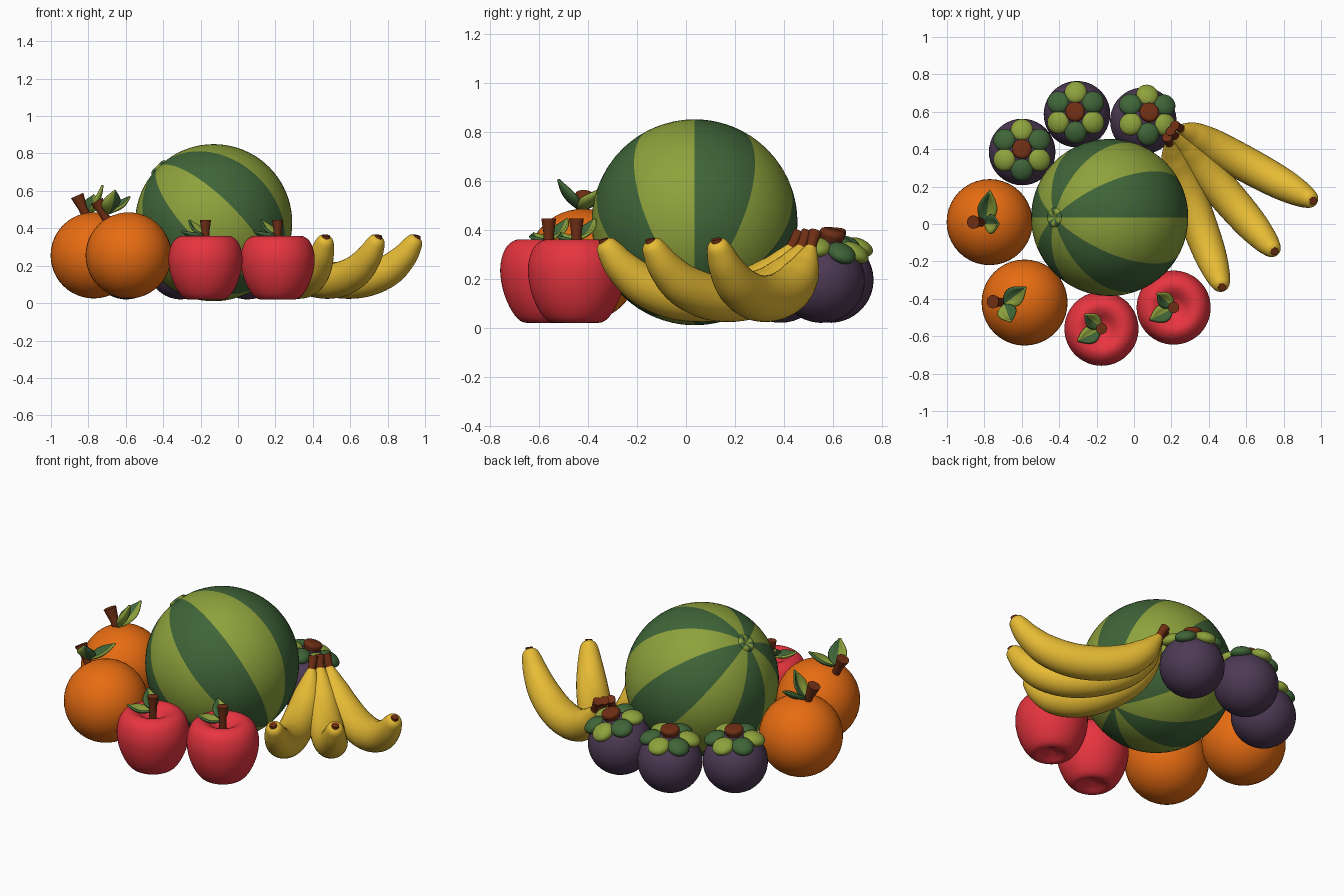
import bpy, bmesh, math
from mathutils import Vector, Matrix

if "Cube" in bpy.data.objects:
    bpy.data.objects.remove(bpy.data.objects["Cube"])


def material(name, rgb):
    m = bpy.data.materials.new(name)
    m.diffuse_color = (*rgb, 1)
    m.use_nodes = True
    m.node_tree.nodes["Principled BSDF"].inputs["Base Color"].default_value = m.diffuse_color
    return m


DARK = material("dark_green", (0.05, 0.13, 0.04))
LIGHT = material("light_green", (0.27, 0.36, 0.045))
ORANGE = material("orange", (0.80, 0.15, 0.006))
RED = material("red", (0.80, 0.035, 0.05))
PURPLE = material("purple", (0.075, 0.042, 0.09))
BROWN = material("brown", (0.16, 0.028, 0.007))
YELLOW = material("yellow", (0.80, 0.50, 0.035))


def finish(bm, name, mats, matrix=None, angle=50):
    bmesh.ops.recalc_face_normals(bm, faces=bm.faces)
    if matrix:
        bm.transform(matrix)
    me = bpy.data.meshes.new(name)
    bm.to_mesh(me)
    bm.free()
    for m in mats:
        me.materials.append(m)
    ob = bpy.data.objects.new(name, me)
    bpy.context.collection.objects.link(ob)
    bpy.ops.object.select_all(action='DESELECT')
    ob.select_set(True)
    bpy.context.view_layer.objects.active = ob
    bpy.ops.object.shade_smooth_by_angle(angle=math.radians(angle))
    return ob


def smooth(pts, n=5):
    """Catmull-Rom curve through points of any dimension."""
    p = [tuple(2 * a - b for a, b in zip(pts[0], pts[1]))] + list(pts)
    p.append(tuple(2 * a - b for a, b in zip(pts[-1], pts[-2])))
    out = []
    for i in range(1, len(p) - 2):
        for k in range(n):
            t = k / n
            out.append(tuple(0.5 * (2 * b + (c - a) * t + (2 * a - 5 * b + 4 * c - d) * t * t
                                    + (3 * b - a - 3 * c + d) * t ** 3)
                             for a, b, c, d in zip(*p[i - 1:i + 3])))
    return out + [tuple(pts[-1])]


def skin(bm, rings, rule=lambda i, k: 0):
    """Join rings of vertices and cap both ends."""
    n = len(rings[0])
    for i in range(len(rings) - 1):
        for k in range(n):
            f = bm.faces.new((rings[i][k], rings[i][(k + 1) % n],
                              rings[i + 1][(k + 1) % n], rings[i + 1][k]))
            f.material_index = rule(i, k)
    bm.faces.new(rings[0]).material_index = rule(0, 0)
    bm.faces.new(rings[-1]).material_index = rule(len(rings) - 1, 0)


def lathe(name, profile, mats, matrix, rule=lambda i, k: 0, n=60):
    bm = bmesh.new()
    rings = [[bm.verts.new((max(r, 0.001) * math.cos(2 * math.pi * k / n),
                            max(r, 0.001) * math.sin(2 * math.pi * k / n), z))
              for k in range(n)] for r, z in profile]
    skin(bm, rings, rule)
    return finish(bm, name, mats, matrix)


def sweep(name, pts, mats, rule=lambda i, k: 0, n=24):
    """Round tube through (x, y, z, radius) points."""
    bm = bmesh.new()
    P = [Vector(p[:3]) for p in pts]
    d = P[-1] - P[0]
    side = Vector((d.y, -d.x, 0))
    side = side.normalized() if side.length > 1e-3 else Vector((1, 0, 0))
    rings = []
    for i, p in enumerate(P):
        t = (P[min(i + 1, len(P) - 1)] - P[max(i - 1, 0)]).normalized()
        up = side.cross(t).normalized()
        rings.append([bm.verts.new(p + pts[i][3] * (side * math.cos(a) + up * math.sin(a)))
                      for a in (2 * math.pi * k / n for k in range(n))])
    skin(bm, rings, rule)
    return finish(bm, name, mats)


def ball(name, centre, size, mat, rot=None):
    bm = bmesh.new()
    bmesh.ops.create_uvsphere(bm, u_segments=40, v_segments=24, radius=1)
    m = Matrix.Translation(centre) @ (rot or Matrix()) @ Matrix.Diagonal((*size, 1))
    return finish(bm, name, [mat], m)


def leaf(name, base, tip, width):
    """Folded pointed leaf, one half of each green."""
    base, tip = Vector(base), Vector(tip)
    d = tip - base
    side = d.cross(Vector((0, 0, 1))).normalized()
    nor = side.cross(d).normalized()
    bm = bmesh.new()
    rows = []
    for i in range(13):
        t = i / 12
        w = width * max(math.sin(math.pi * t ** 0.85), 0.03)
        c = base + d * t - nor * 0.018 * math.sin(math.pi * t)
        rows.append([bm.verts.new(c + side * w * s + nor * w * 0.45 * s * s)
                     for s in (-1, -0.5, 0, 0.5, 1)])
    for a, b in zip(rows, rows[1:]):
        for k in range(4):
            f = bm.faces.new((a[k], a[k + 1], b[k + 1], b[k]))
            f.material_index = k // 2
    ob = finish(bm, name, [DARK, LIGHT])
    mod = ob.modifiers.new("thickness", 'SOLIDIFY')
    mod.thickness = 0.012
    mod.offset = 0


# Watermelon: striped ball tipped toward -x, with a small raised blossom ring
R = 0.42
melon = [(R * math.sin(a), -R * math.cos(a)) for a in (math.pi * i / 40 for i in range(38))]
melon += [(0.052, 0.416), (0.046, 0.427), (0.034, 0.43), (0.02, 0.424), (0, 0.415)]
lathe("watermelon", melon, [DARK, LIGHT],
      Matrix.Translation((-0.13, 0.035, 0.43)) @ Matrix.Rotation(math.radians(-45), 4, 'Y'),
      lambda i, k: (k // 6) % 2)

# Oranges with leaning stems and a pair of leaves
ORANGES = [((-0.772, 0.01), (-0.80, 0.01), (-0.86, 0.01), [(-0.77, 0.175, 0.58), (-0.725, 0.0, 0.63)]),
           ((-0.585, -0.42), (-0.70, -0.42), (-0.755, -0.415), [(-0.58, -0.34, 0.57), (-0.66, -0.52, 0.605)])]
for j, (c, s0, s1, tips) in enumerate(ORANGES, 1):
    ball(f"orange_{j}", (*c, 0.255), (0.23, 0.23, 0.23), ORANGE)
    z1 = 0.575 if j == 1 else 0.545
    mid = [(a + b) / 2 for a, b in zip(s0, s1)]
    sweep(f"orange_stem_{j}", [(*s0, 0.44, 0.022), (*mid, (0.44 + z1) / 2, 0.024), (*s1, z1, 0.036)], [BROWN])
    for k, tip in enumerate(tips, 1):
        leaf(f"orange_leaf_{j}_{k}", (s0[0] + 0.005, s0[1] - 0.01, 0.48), tip, 0.05)

# Apples: lathed body dented at top and bottom, stem and two leaves
apple = smooth([(0, 0.05), (0.05, 0.035), (0.09, 0.02), (0.125, 0.035), (0.16, 0.085), (0.187, 0.155),
                (0.198, 0.23), (0.19, 0.29), (0.168, 0.335), (0.13, 0.359), (0.09, 0.352), (0.045, 0.32), (0, 0.30)], 4)
for j, (x, y) in enumerate([(-0.174, -0.56), (0.212, -0.447)], 1):
    lathe(f"apple_{j}", apple, [RED], Matrix.Translation((x, y, 0)))
    sweep(f"apple_stem_{j}", [(x, y, 0.29, 0.02), (x, y, 0.38, 0.021), (x, y, 0.445, 0.03)], [BROWN])
    leaf(f"apple_leaf_{j}_1", (x - 0.005, y + 0.005, 0.36), (x - 0.085, y + 0.075, 0.445), 0.04)
    leaf(f"apple_leaf_{j}_2", (x - 0.005, y - 0.005, 0.355), (x - 0.125, y - 0.065, 0.385), 0.045)

# Purple fruits: round body with six rounded sepals and a knob
UP = Vector((0, 0, 1))
for j, (x, y, lean) in enumerate([(-0.598, 0.385, (-0.01, 0.08, 1)), (-0.305, 0.587, (-0.05, 0.07, 1)),
                                  (0.05, 0.552, (0.17, 0.24, 1))], 1):
    c = Vector((x, y, 0.195))
    rot = UP.rotation_difference(Vector(lean)).to_matrix().to_4x4()
    ball(f"purple_fruit_{j}", c, (0.178, 0.178, 0.175), PURPLE, rot)
    for k in range(6):
        turn = rot @ Matrix.Rotation(math.radians(90 + 60 * k), 4, 'Z')
        ball(f"sepal_{j}_{k + 1}", c + turn @ Vector((0.107, 0, 0.142)), (0.062, 0.06, 0.035),
             (LIGHT, DARK)[k % 2], turn @ Matrix.Rotation(math.radians(18), 4, 'Y'))
    lathe(f"fruit_knob_{j}", smooth([(0, 0.12), (0.04, 0.13), (0.045, 0.17), (0.053, 0.195), (0.042, 0.212), (0, 0.214)], 4),
          [BROWN], Matrix.Translation(c) @ rot, n=24)

# Bananas: vertical curve (along, height, radius), fanned out from a shared stem cluster
CURVE = [(0.0, 0.325, 0.024), (0.035, 0.285, 0.045), (0.1, 0.222, 0.073), (0.22, 0.158, 0.09), (0.4, 0.122, 0.095),
         (0.6, 0.125, 0.094), (0.78, 0.172, 0.086), (0.9, 0.245, 0.07), (0.965, 0.31, 0.054), (0.99, 0.343, 0.04), (1.0, 0.356, 0.02)]
FAN = [((0.25, 0.51), (0.955, 0.125)), ((0.22, 0.47), (0.75, -0.145)), ((0.19, 0.43), (0.47, -0.335))]
for j, (a, b) in enumerate(FAN, 1):
    def at(s, z, r):
        return (a[0] + (b[0] - a[0]) * s, a[1] + (b[1] - a[1]) * s, z, r)
    sweep(f"banana_{j}", [at(*p) for p in smooth(CURVE)], [YELLOW], n=32)
    sweep(f"banana_tip_{j}", [at(0.997, 0.346, 0.022), at(1.003, 0.362, 0.02)], [BROWN])
    sweep(f"banana_stem_{j}", [at(0.015, 0.305, 0.023), at(-0.015, 0.35, 0.021), at(-0.045, 0.39, 0.027)], [BROWN])
